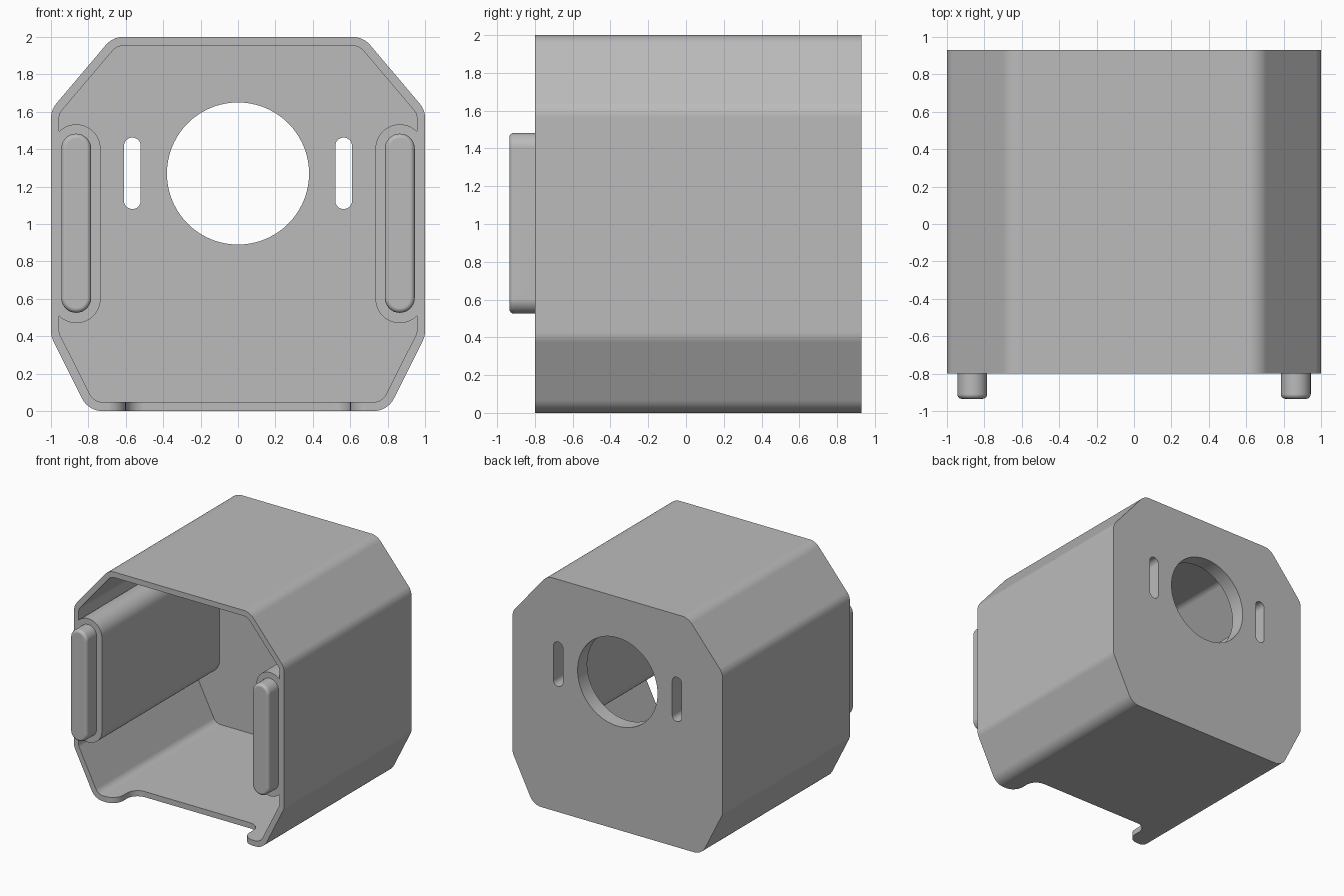
import bpy, bmesh
from math import sin, tan
from mathutils import Vector

cube = bpy.data.objects.get("Cube")
if cube:
    bpy.data.objects.remove(cube, do_unlink=True)

grey = bpy.data.materials.new("plain grey")
grey.use_nodes = True
colour = (0.5, 0.5, 0.5, 1)
grey.diffuse_color = colour
grey.node_tree.nodes["Principled BSDF"].inputs["Base Color"].default_value = colour

FRONT, BACK, TIP = -0.8, 0.93, -0.935
INNER_BACK = 0.8


def rounded(corners, steps=8):
    """Polygon with a fillet at each corner, given as (u, v, radius)."""
    out = []
    count = len(corners)
    for i, (u, v, radius) in enumerate(corners):
        p = Vector((u, v))
        if radius == 0:
            out.append(p)
            continue
        a = (Vector(corners[i - 1][:2]) - p).normalized()
        b = (Vector(corners[(i + 1) % count][:2]) - p).normalized()
        half = a.angle(b) / 2
        centre = p + (a + b).normalized() * radius / sin(half)
        start = p + a * radius / tan(half) - centre
        end = p + b * radius / tan(half) - centre
        sweep = start.angle(end)
        for k in range(steps + 1):
            t = k / steps
            out.append(centre + (start * sin((1 - t) * sweep) + end * sin(t * sweep)) / sin(sweep))
    # drop points that coincide where two fillets meet
    return [p for i, p in enumerate(out) if (p - out[i - 1]).length > 1e-3]


def mirrored(half):
    return half + [(-u, v, r) for u, v, r in reversed(half)]


def slot(cx, z0, z1, half_width, steps=8):
    r = half_width * 0.9999
    return rounded([(cx - half_width, z0, r), (cx + half_width, z0, r),
                    (cx + half_width, z1, r), (cx - half_width, z1, r)], steps)


def prism(name, outline, lo, hi, axis="y", bevel=0):
    """Extrude an outline from lo to hi, optionally rounding the lo rim."""
    place = (lambda p, d: (p.x, d, p.y)) if axis == "y" else (lambda p, d: (p.x, p.y, d))
    bm = bmesh.new()
    near = [bm.verts.new(place(p, lo)) for p in outline]
    far = [bm.verts.new(place(p, hi)) for p in outline]
    cap = bm.faces.new(near)
    bm.faces.new(far[::-1])
    for i in range(len(near)):
        bm.faces.new((near[i - 1], near[i], far[i], far[i - 1]))
    bmesh.ops.recalc_face_normals(bm, faces=bm.faces)
    if bevel:
        bmesh.ops.bevel(bm, geom=list(cap.edges), offset=bevel, segments=4,
                        profile=0.5, affect="EDGES")
    mesh = bpy.data.meshes.new(name)
    bm.to_mesh(mesh)
    bm.free()
    mesh.materials.append(grey)
    obj = bpy.data.objects.new(name, mesh)
    bpy.context.collection.objects.link(obj)
    return obj


def cut(target, cutters):
    """Subtract the cutters, keep the result and discard the helpers."""
    for c in cutters:
        c.hide_render = True
        mod = target.modifiers.new("cut", "BOOLEAN")
        mod.operation, mod.solver, mod.object = "DIFFERENCE", "EXACT", c
    bpy.context.view_layer.update()
    graph = bpy.context.evaluated_depsgraph_get()
    mesh = bpy.data.meshes.new_from_object(target.evaluated_get(graph))
    target.modifiers.clear()
    target.data = mesh
    for c in cutters:
        bpy.data.objects.remove(c, do_unlink=True)


def smooth(obj):
    bpy.ops.object.select_all(action="DESELECT")
    obj.select_set(True)
    bpy.context.view_layer.objects.active = obj
    bpy.ops.object.shade_smooth_by_angle(angle=0.5)
    mod = obj.modifiers.new("flat face normals", "WEIGHTED_NORMAL")
    mod.keep_sharp = True


# Eight-sided housing
outer = rounded(mirrored([(0.67, 2, 0.12), (1, 1.61, 0.12), (1, 0.4, 0.12), (0.8, 0, 0.12)]))
inner = rounded(mirrored([(0.649, 1.952, 0.075), (0.957, 1.589, 0.075),
                          (0.957, 0.418, 0.075), (0.771, 0.048, 0.075)]))
housing = prism("housing", outer, FRONT, BACK)

# Cavity, leaving a full-depth rounded rib on each side wall
cavity = prism("cavity_cutter", inner, FRONT - 0.1, INNER_BACK)
ribs = [prism("rib_cutter", slot(s * 0.865, 0.47, 1.533, 0.13, 12), FRONT - 0.2, BACK)
        for s in (-1, 1)]
cut(cavity, ribs)

# Round opening and two slots through the back wall
opening = slot(0, 0.89, 1.65, 0.38, 18)
cutters = [cavity, prism("round_opening_cutter", opening, 0.6, 1.1)]
for s in (-1, 1):
    cutters.append(prism("slot_cutter", slot(s * 0.565, 1.08, 1.462, 0.045), 0.6, 1.1))

# Notch with flowing corners in the front lip of the floor
lip = FRONT - 0.001
notch = rounded(mirrored([(0.9, -0.95, 0), (0.9, lip, 0), (0.6, lip, 0.1), (0.6, -0.55, 0.1)]))
cutters.append(prism("notch_cutter", notch, -0.1, 0.15, axis="z"))
cut(housing, cutters)
smooth(housing)

# Rounded prongs standing out from the ribs
for side, s in (("left", 1), ("right", -1)):
    smooth(prism(side + "_prong", slot(s * 0.865, 0.525, 1.483, 0.08),
                 TIP, FRONT + 0.02, bevel=0.025))
